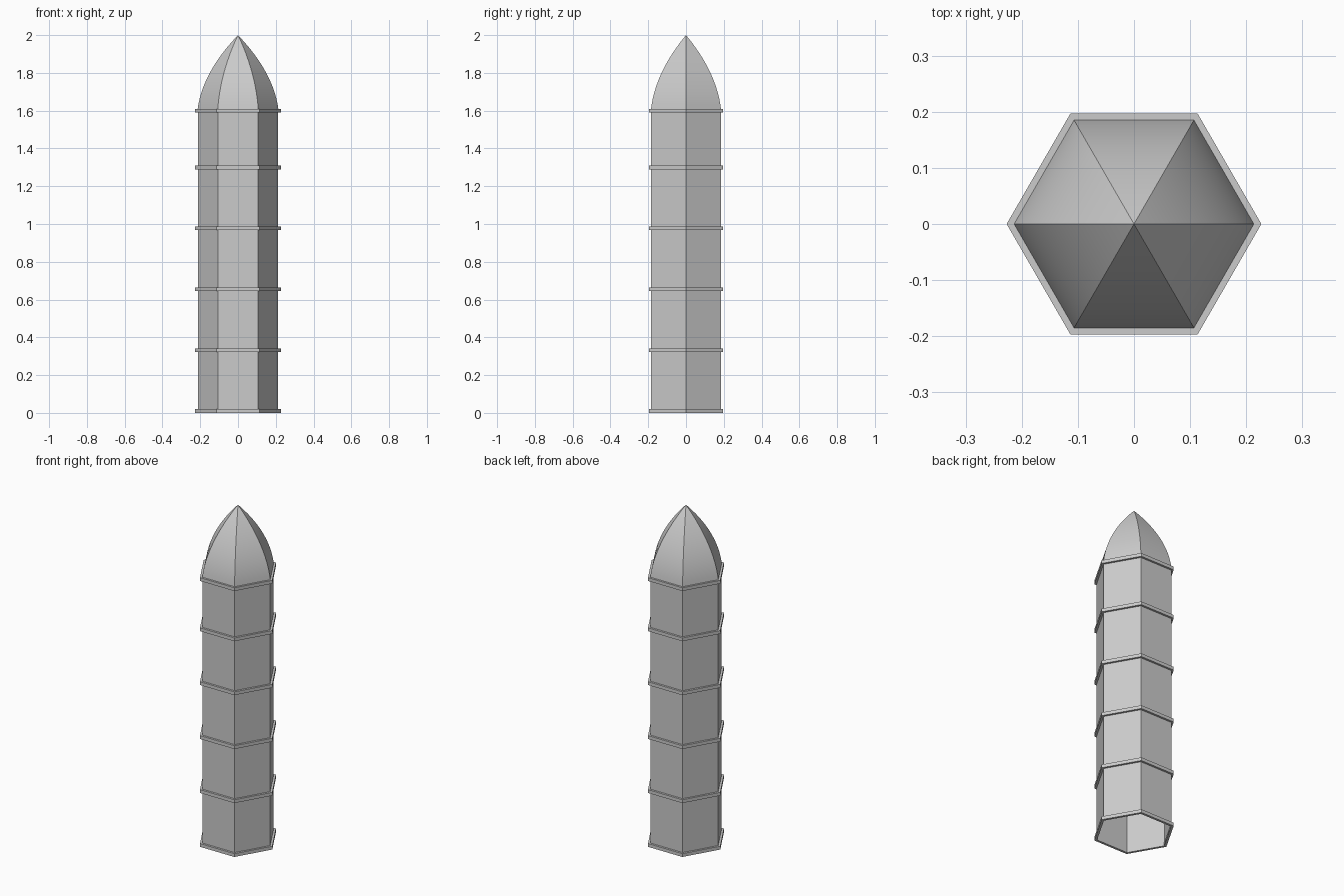
import bpy
import math

SIDES = 6
BODY_R, RING_R, RING_H = 0.213, 0.227, 0.02
EAVES, TIP = 1.6, 2.0

cube = bpy.data.objects.get("Cube")
if cube:
    bpy.data.objects.remove(cube, do_unlink=True)

stone = bpy.data.materials.new("pale_grey")
stone.use_nodes = True
grey = (0.6, 0.6, 0.6, 1)
stone.diffuse_color = grey
stone.node_tree.nodes["Principled BSDF"].inputs["Base Color"].default_value = grey


def hex_lathe(name, profile, closed=False, tip=None):
    """Sweep a (radius, height) profile around a hexagon, optionally to a point."""
    verts = [(r * math.cos(math.tau * s / SIDES), r * math.sin(math.tau * s / SIDES), z)
             for r, z in profile for s in range(SIDES)]
    rows = len(profile)
    faces = []
    for i in range(rows if closed else rows - 1):
        a, b = i * SIDES, (i + 1) % rows * SIDES
        for s in range(SIDES):
            n = (s + 1) % SIDES
            faces.append((a + s, a + n, b + n, b + s))
    if tip is not None:
        verts.append((0, 0, tip))
        last = (rows - 1) * SIDES
        faces += [(last + s, last + (s + 1) % SIDES, len(verts) - 1) for s in range(SIDES)]
    mesh = bpy.data.meshes.new(name)
    mesh.from_pydata(verts, [], faces)
    mesh.materials.append(stone)
    obj = bpy.data.objects.new(name, mesh)
    bpy.context.collection.objects.link(obj)
    return obj


# Hollow shaft, open underneath
hex_lathe("tower_shaft", [(BODY_R, 0), (BODY_R, EAVES)])

# Curved pointed roof, smooth upward with sharp ridges
steps = 12
curve = []
for i in range(steps):
    t = i / steps
    curve.append((0.215 * (1 - t) + 0.168 * t * (1 - t), EAVES + (TIP - EAVES) * t))
roof = hex_lathe("pointed_roof", curve, tip=TIP)
bpy.ops.object.select_all(action="DESELECT")
roof.select_set(True)
bpy.context.view_layer.objects.active = roof
bpy.ops.object.shade_smooth_by_angle(angle=math.radians(25))

# Flat trim bands around the shaft
for k, z in enumerate([0.01, 0.332, 0.655, 0.977, 1.299, 1.599]):
    lo, hi = z - RING_H / 2, z + RING_H / 2
    hex_lathe(f"trim_band_{k + 1}",
              [(BODY_R - 0.002, lo), (RING_R, lo), (RING_R, hi), (BODY_R - 0.002, hi)],
              closed=True)
